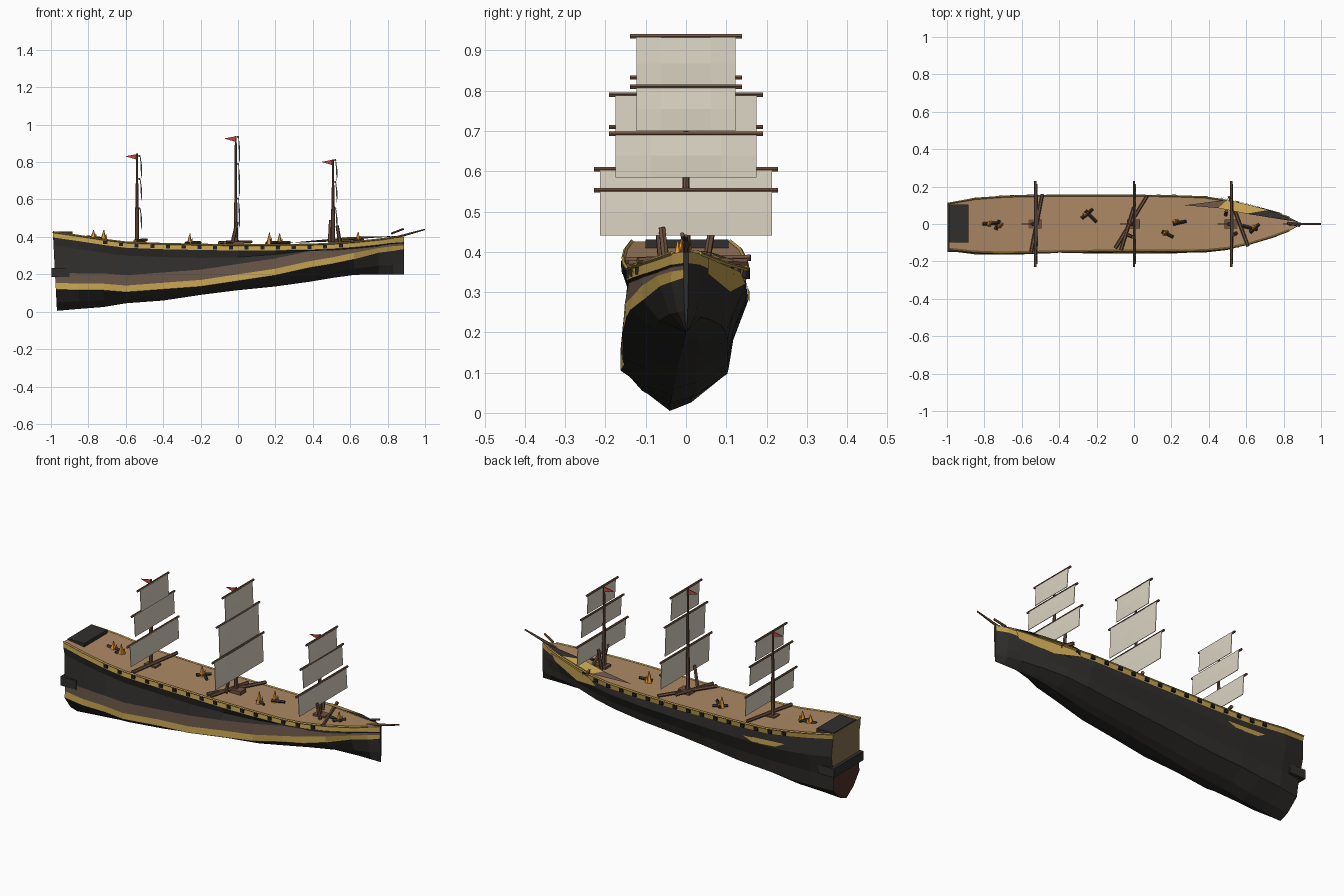
import bpy, bmesh, math, random
from mathutils import Vector

if "Cube" in bpy.data.objects:
    bpy.data.objects.remove(bpy.data.objects["Cube"])

random.seed(4)
COLORS = {"black": (.03, .028, .026), "gold": (.55, .36, .08), "brown": (.13, .085, .06),
          "deck": (.42, .25, .13), "tan": (.24, .16, .08), "rust": (.07, .03, .022),
          "wood": (.16, .085, .05), "sail": (.70, .65, .54), "red": (.55, .06, .04),
          "flame": (.9, .32, .03), "port": (.015, .015, .015)}
MATS = {}
for key, c in COLORS.items():
    MATS[key] = bpy.data.materials.new(key)
    MATS[key].diffuse_color = (*c, 1)


def make(name, verts, faces, mats, ids=None):
    me = bpy.data.meshes.new(name)
    me.from_pydata([tuple(v) for v in verts], [], faces)
    for m in mats:
        me.materials.append(MATS[m])
    if ids:
        for p, i in zip(me.polygons, ids):
            p.material_index = i
    bm = bmesh.new()
    bm.from_mesh(me)
    bmesh.ops.recalc_face_normals(bm, faces=bm.faces)
    bm.to_mesh(me)
    bm.free()
    ob = bpy.data.objects.new(name, me)
    bpy.context.collection.objects.link(ob)
    return ob


def box(name, lo, hi, mat):
    v = [(x, y, z) for x in (lo[0], hi[0]) for y in (lo[1], hi[1]) for z in (lo[2], hi[2])]
    f = [(0, 1, 3, 2), (4, 6, 7, 5), (0, 4, 5, 1), (2, 3, 7, 6), (0, 2, 6, 4), (1, 5, 7, 3)]
    return make(name, v, f, [mat])


def rod(name, a, b, r1, r2, mat="wood", n=6):
    a, b = Vector(a), Vector(b)
    q = (b - a).to_track_quat('Z', 'Y')
    v = []
    for p, r in ((a, r1), (b, r2)):
        v += [p + q @ Vector((r * math.cos(t * math.tau / n), r * math.sin(t * math.tau / n), 0))
              for t in range(n)]
    f = [(i, (i + 1) % n, n + (i + 1) % n, n + i) for i in range(n)]
    f += [tuple(range(n)), tuple(range(n, 2 * n))]
    return make(name, v, f, [mat])


# Hull stations: x, left half width, right half width, rail z, keel z, keel y, lower stripe z
STATIONS = [
    (-.99, .135, .11, .425, .005, -.04, .14), (-.85, .15, .135, .405, .015, -.04, .135),
    (-.72, .155, .145, .385, .025, -.038, .135), (-.60, .153, .15, .37, .045, -.035, .125),
    (-.40, .148, .152, .362, .06, -.03, .14), (-.20, .145, .152, .358, .09, -.025, .155),
    (0, .145, .152, .355, .115, -.02, .185), (.20, .145, .15, .356, .135, -.015, .215),
    (.38, .142, .143, .358, .16, -.01, .255), (.50, .13, .125, .363, .18, -.005, .275),
    (.62, .105, .095, .372, .197, 0, .30), (.75, .065, .06, .385, .20, 0, .335),
    (.83, .035, .035, .396, .20, 0, .345), (.887, .006, .006, .40, .20, 0, .355)]


def section(s):
    x, l, r, zr, zk, yk, zy = s
    zb = zr - .028
    zd = min(zy + .07, zr - .035)
    ze = min(zy + .015, zd - .01)
    zc = max(zr - .07, (zb + zd) / 2)
    zf = zy - .02
    h = zr - zk
    pts = [(-l, zr), (-l * 1.02, zb), (-l * .94, zc), (-l * 1.0, zd), (-l * 1.04, ze), (-l * 1.06, zf),
           (-l * .62 + yk * .3, zk + .4 * (zf - zk)), (yk, zk),
           (r * .2 + yk * .2, zk + .05 * h), (r * .68, zk + .2 * h), (r * .78, zk + .42 * h),
           (r * 1.02, zk + .7 * h), (r * .98, zb), (r * 1.01, zr)]
    out = []
    for i, (y, z) in enumerate(pts):
        j = random.uniform(-.005, .005) if 1 < i < 12 and i != 7 and x < .8 else 0
        k = 0 if x > -.95 else .022 * (1 - (z - zk) / h)
        out.append((x + k, y + j, z))
    return out


# Hull loft: each row between section points is a painted band
N = 14
verts, faces, ids = [], [], []
for s in STATIONS:
    verts += section(s)
bands = [1, 0, 0, 2, 1] + [0] * 7 + [1]
for a in range(len(STATIONS) - 1):
    for i in range(N - 1):
        faces.append((a * N + i, a * N + i + 1, (a + 1) * N + i + 1, (a + 1) * N + i))
        ids.append(bands[i])
    faces.append((a * N, a * N + N - 1, (a + 1) * N + N - 1, (a + 1) * N))
    ids.append(3)
faces += [(0, 1, 2, 3, 10, 11, 12, 13), tuple(range(3, 11)),
          tuple(range(len(verts) - N, len(verts)))]
ids += [4, 5, 0]
make("hull", verts, faces, ["black", "gold", "brown", "deck", "tan", "rust"], ids)


def along(x, col):
    for a, b in zip(STATIONS, STATIONS[1:]):
        if a[0] <= x <= b[0]:
            return a[col] + (b[col] - a[col]) * (x - a[0]) / (b[0] - a[0])


# Gun ports and thin rail on both sides
for side, col in ((-1, 1), (1, 2)):
    for i in range(16):
        x = -.71 + i * .084
        y, z = side * along(x, col), along(x, 3) - .014
        box("gun_port", (x - .011, y - .007, z - .009), (x + .011, y + .007, z + .009), "port")
    for a, b in zip(STATIONS[:-2], STATIONS[1:-1]):
        rod("rail", (a[0], side * a[col], a[3] + .001), (b[0], side * b[col], b[3] + .001),
            .005, .005, "gold", 4)

# Stern structures
box("stern_cabin_roof", (-.988, -.1, .395), (-.885, .105, .43), "black")
box("stern_gallery", (-.998, -.15, .185), (-.9, .115, .235), "black")

# Torn planking folded over the bow, and loose patches on the far side
make("torn_planks", [(.27, .1, .368), (.5, .13, .375), (.72, .075, .395), (.88, .01, .405),
                     (.6, .055, .40), (.45, .085, .385)],
     [(0, 1, 5), (1, 2, 4, 5), (2, 3, 4)], ["brown", "gold", "black"], [0, 1, 2])
make("bow_patch", [(.5, .135, .35), (.8, .055, .385), (.78, .055, .345), (.6, .11, .30), (.45, .148, .32)],
     [(0, 1, 2, 3, 4)], ["gold"])
make("side_patch", [(-.72, .152, .315), (-.45, .158, .30), (-.52, .158, .275), (-.66, .153, .285)],
     [(0, 1, 2, 3)], ["gold"])


# Masts with yards, sails and pennants
def sail(mx, top, bottom, w):
    cols, rows = 4, 2
    v, f = [], []
    for r in range(rows + 1):
        for c in range(cols + 1):
            u, t = c / cols * 2 - 1, r / rows
            v.append((mx + .016 + .006 * t + .005 * math.sin(math.pi * t) * (1 - u * u),
                      u * w, top + (bottom - top) * t))
    for r in range(rows):
        for c in range(cols):
            k = r * (cols + 1) + c
            f.append((k, k + 1, k + cols + 2, k + cols + 1))
    ob = make("sail", v, f, ["sail"])
    m = ob.modifiers.new("cloth", 'SOLIDIFY')
    m.thickness = .003


RIGS = [(-.54, .845, ((.553, .44), (.71, .595), (.833, .715))),
        (-.012, .94, ((.605, .45), (.79, .62), (.935, .80))),
        (.508, .815, ((.553, .44), (.693, .585), (.81, .70)))]
for mx, top, spans in RIGS:
    rod("lower_mast", (mx, 0, .34), (mx, 0, .585), .012, .009, n=8)
    rod("upper_mast", (mx, 0, .56), (mx, 0, top), .008, .005, n=8)
    box("mast_step", (mx - .025, -.025, .35), (mx + .045, .025, .375), "wood")
    for (zt, zb), w in zip(spans, (.213, .175, .123)):
        x = mx + .012
        rod("yard", (x, -w - .016, zt), (x, w + .016, zt), .006, .006)
        sail(mx, zt, zb, w)
    z = top - .018
    make("pennant", [(mx, .002, z + .016), (mx, .002, z - .014), (mx - .062, .002, z + .004),
                     (mx, -.002, z + .016), (mx, -.002, z - .014), (mx - .062, -.002, z + .004)],
         [(0, 1, 2), (3, 5, 4), (0, 3, 4, 1), (1, 4, 5, 2), (2, 5, 3, 0)], ["red"])

# Bowsprit and its broken tip
rod("bowsprit", (.80, 0, .385), (1.0, 0, .44), .009, .004)
rod("broken_spar", (.82, .005, .418), (.885, -.01, .443), .006, .006)

# Fallen spars across the deck
for a, b in (((-.55, -.15, .378), (-.49, .16, .385)), ((-.10, -.13, .368), (.07, .15, .374)),
             ((-.07, -.14, .37), (-.0, .09, .376)), ((.51, .15, .375), (.61, -.12, .378)),
             ((-.03, -.06, .37), (-.005, -.07, .48)), ((.49, .05, .37), (.495, .07, .49)),
             ((.545, -.05, .37), (.53, -.06, .46))):
    rod("fallen_spar", a, b, .010, .009)

# Loose wreckage on the deck
for a, b in (((-.28, .03, .366), (-.22, .08, .37)), ((-.26, .07, .366), (-.2, .01, .37)),
             ((.15, -.04, .366), (.21, -.07, .37)), ((.21, 0, .366), (.28, .015, .37)),
             ((-.81, 0, .398), (-.73, .005, .392)), ((-.74, -.03, .39), (-.72, .02, .39)),
             ((.58, -.01, .377), (.66, -.03, .382)), ((.62, -.045, .38), (.67, .0, .384))):
    rod("debris", a, b, .010, .008, "black", 4)

# Small fires
for x, y, h in ((-.775, 0, .045), (-.72, -.01, .055), (-.26, .05, .06), (.165, -.05, .07),
                (.22, .01, .065), (.64, -.02, .055)):
    z = along(x, 3) - .002
    rod("flame", (x, y, z), (x + .003, y, z + h), .016, .002, "flame", 5)
    rod("flame_side", (x + .012, y + .008, z), (x + .015, y + .008, z + h * .6), .010, .001, "flame", 5)

for m in bpy.data.materials:
    if m.users and not m.is_grease_pencil:
        m.use_nodes = True
        m.node_tree.nodes["Principled BSDF"].inputs["Base Color"].default_value = m.diffuse_color
